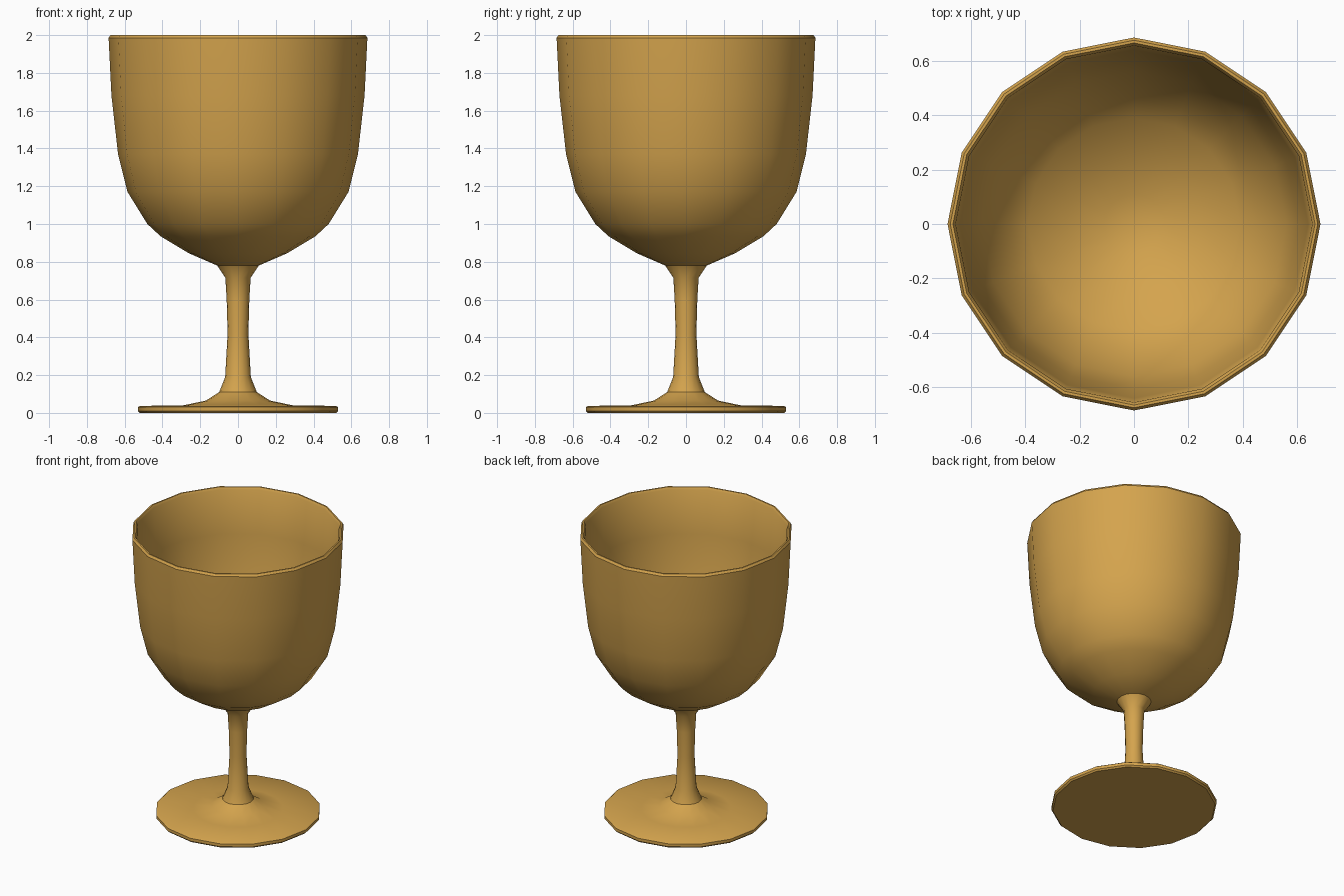
import bpy
import bmesh
import math

SIDES = 16

cube = bpy.data.objects.get("Cube")
if cube:
    bpy.data.objects.remove(cube, do_unlink=True)

# Single golden material
gold = bpy.data.materials.new("warm_gold")
gold.use_nodes = True
colour = (0.66, 0.37, 0.075, 1)
gold.diffuse_color = colour
gold.node_tree.nodes["Principled BSDF"].inputs["Base Color"].default_value = colour


def lathe(name, profile):
    """Spin a list of (radius, height) points around z; radius 0 makes a pole."""
    bm = bmesh.new()
    verts = [bm.verts.new((r, 0, z)) for r, z in profile]
    edges = [bm.edges.new(pair) for pair in zip(verts, verts[1:])]
    bmesh.ops.spin(bm, geom=verts + edges, cent=(0, 0, 0), axis=(0, 0, 1),
                   angle=math.tau, steps=SIDES, use_duplicate=False)
    bmesh.ops.remove_doubles(bm, verts=bm.verts, dist=0.0005)
    bmesh.ops.recalc_face_normals(bm, faces=bm.faces)
    mesh = bpy.data.meshes.new(name)
    bm.to_mesh(mesh)
    bm.free()
    mesh.materials.append(gold)
    obj = bpy.data.objects.new(name, mesh)
    bpy.context.collection.objects.link(obj)
    bpy.ops.object.select_all(action="DESELECT")
    obj.select_set(True)
    bpy.context.view_layer.objects.active = obj
    bpy.ops.object.shade_smooth_by_angle(angle=math.radians(35))
    return obj


# Foot disc flaring up into the stem
lathe("foot_and_stem", [
    (0, 0), (0.52, 0), (0.53, 0.01), (0.53, 0.03), (0.52, 0.037),
    (0.29, 0.04), (0.17, 0.065), (0.1, 0.11), (0.068, 0.19),
    (0.055, 0.42), (0.06, 0.6), (0.067, 0.715), (0.11, 0.78), (0, 0.79),
])

# Bowl: outer wall, bevelled rim, then the inner wall down to the centre
lathe("bowl", [
    (0, 0.775), (0.11, 0.78), (0.26, 0.845), (0.41, 0.935), (0.48, 1.0),
    (0.585, 1.17), (0.635, 1.37), (0.67, 1.68), (0.685, 1.985),
    (0.675, 2.0), (0.665, 2.0), (0.655, 1.985),
    (0.64, 1.68), (0.605, 1.38), (0.56, 1.19), (0.46, 1.03),
    (0.39, 0.965), (0.25, 0.88), (0.11, 0.825), (0, 0.81),
])
